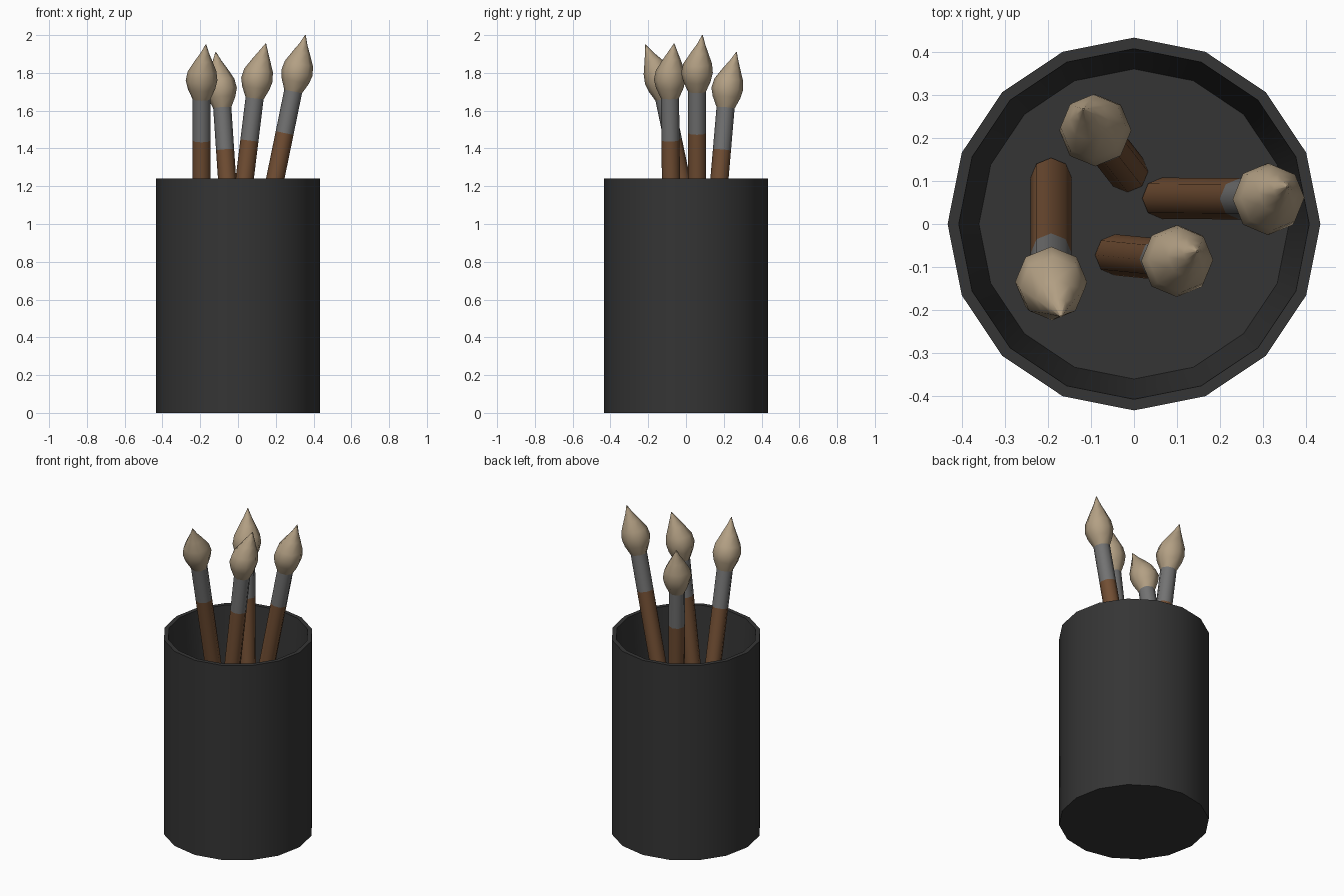
import bpy, math
from mathutils import Vector

if "Cube" in bpy.data.objects:
    bpy.data.objects.remove(bpy.data.objects["Cube"])


def material(name, rgb):
    m = bpy.data.materials.new(name)
    m.diffuse_color = (*rgb, 1)
    m.use_nodes = True
    m.node_tree.nodes["Principled BSDF"].inputs["Base Color"].default_value = m.diffuse_color
    return m


DARK = material("dark_cup", (0.035, 0.035, 0.035))
WOOD = material("brown_wood", (0.17, 0.078, 0.034))
METAL = material("grey_metal", (0.17, 0.17, 0.17))
HAIR = material("tan_bristle", (0.45, 0.35, 0.23))


def loft(name, rings, sides, mat, rot=None, smooth=50):
    """Closed skin through rings of (centre, radius)."""
    verts, faces = [], []
    for c, r in rings:
        for i in range(sides):
            a = 2 * math.pi * i / sides
            p = Vector((r * math.cos(a), r * math.sin(a), 0))
            verts.append(Vector(c) + (rot @ p if rot else p))
    for k in range(len(rings) - 1):
        for i in range(sides):
            j = (i + 1) % sides
            faces.append((k * sides + i, k * sides + j,
                          (k + 1) * sides + j, (k + 1) * sides + i))
    faces.append(tuple(reversed(range(sides))))
    last = (len(rings) - 1) * sides
    faces.append(tuple(range(last, last + sides)))
    me = bpy.data.meshes.new(name)
    me.from_pydata(verts, [], faces)
    me.materials.append(mat)
    ob = bpy.data.objects.new(name, me)
    bpy.context.collection.objects.link(ob)
    bpy.ops.object.select_all(action='DESELECT')
    ob.select_set(True)
    bpy.context.view_layer.objects.active = ob
    bpy.ops.object.shade_smooth_by_angle(angle=math.radians(smooth))
    return ob


# Cup: outer wall, rim, tapering inner wall and raised floor
FLOOR = 0.6
loft("cup", [((0, 0, 0), 0.434), ((0, 0, 1.24), 0.434),
             ((0, 0, 1.24), 0.408), ((0, 0, FLOOR), 0.361)], 16, DARK)

# Bristle profile: distance from widest point, radius, share of tip bend
BRISTLE = [(-0.10, 0.048, 0), (-0.045, 0.073, 0), (0, 0.084, 0),
           (0.05, 0.076, 0.12), (0.11, 0.046, 0.45), (0.155, 0.022, 0.75)]


def brush(n, foot, wide, tip):
    foot, wide, tip = Vector((*foot, FLOOR)), Vector(wide), Vector(tip)
    axis = (wide - foot).normalized()
    rot = Vector((0, 0, 1)).rotation_difference(axis)
    joint, neck = wide - axis * 0.325, wide - axis * 0.10
    # Wooden handle and metal ferrule
    loft(f"brush_handle_{n}", [(foot, 0.048), (joint, 0.048)], 8, WOOD, rot)
    loft(f"brush_ferrule_{n}", [(joint, 0.048), (neck, 0.048)], 8, METAL, rot)
    # Bristles with the point bent slightly to one side
    reach = (tip - wide).dot(axis)
    bend = tip - wide - axis * reach
    rings = [(wide + axis * d + bend * b, r) for d, r, b in BRISTLE]
    loft(f"brush_bristles_{n}", rings + [(tip, 0.002)], 8, HAIR, rot)


brush(1, (0.066, 0.06), (0.312, 0.058, 1.80), (0.357, 0.087, 2.0))
brush(2, (-0.193, 0.107), (-0.193, -0.135, 1.76), (-0.17, -0.215, 1.95))
brush(3, (-0.043, -0.072), (0.10, -0.086, 1.765), (0.147, -0.063, 1.955))
brush(4, (-0.015, 0.122), (-0.09, 0.218, 1.715), (-0.118, 0.267, 1.91))
